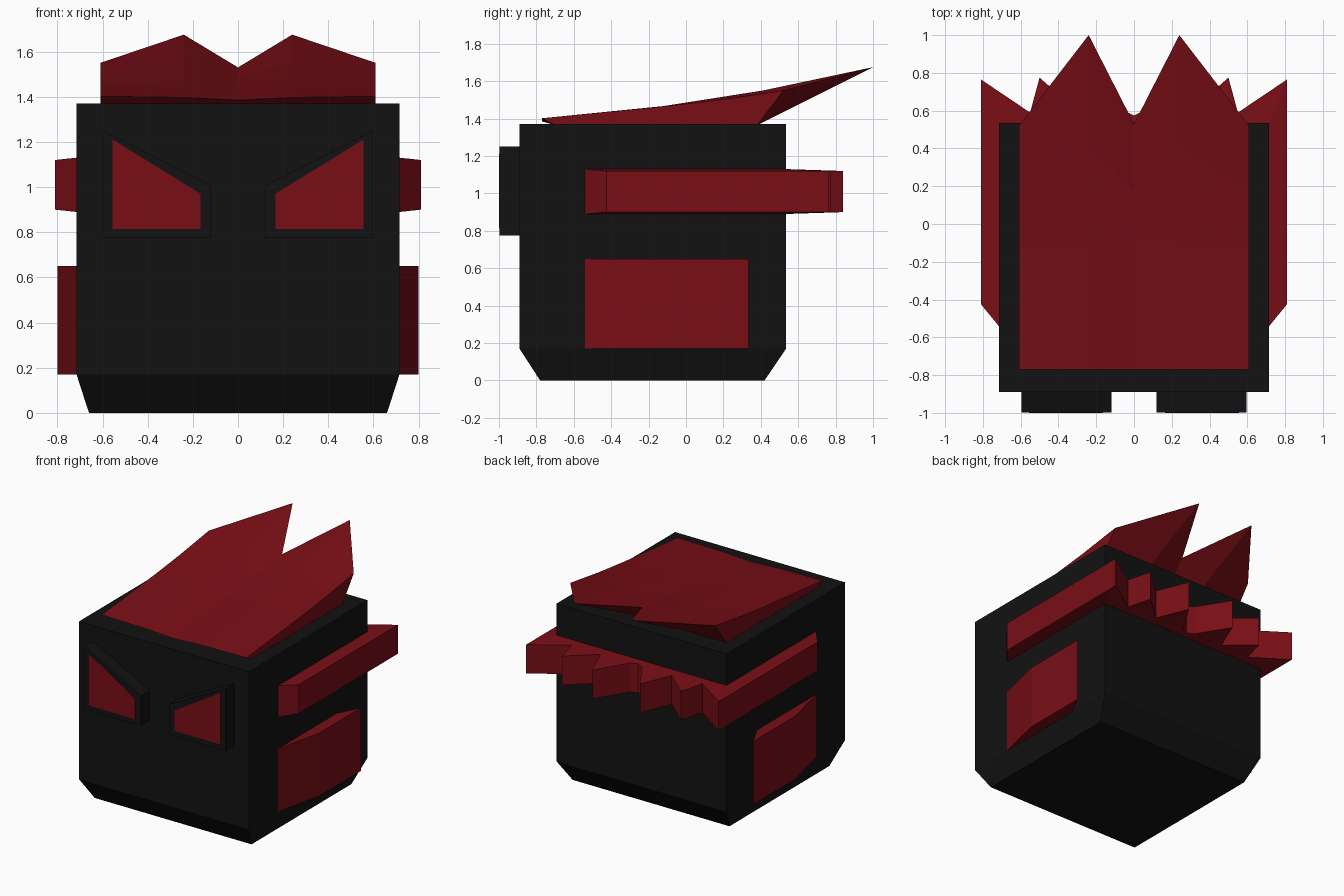
import bpy, bmesh

if "Cube" in bpy.data.objects:
    bpy.data.objects.remove(bpy.data.objects["Cube"])


def material(name, color):
    m = bpy.data.materials.new(name)
    m.diffuse_color = (*color, 1)
    m.use_nodes = True
    m.node_tree.nodes["Principled BSDF"].inputs["Base Color"].default_value = m.diffuse_color
    return m


BLACK = material("black", (0.006, 0.006, 0.006))
RED = material("red", (0.19, 0.0045, 0.008))


def loft(name, rings, mat, close_rings=False):
    """Join equal-length closed rings with quads; cap the ends or close the loop."""
    bm = bmesh.new()
    rows = [[bm.verts.new(p) for p in ring] for ring in rings]
    n = len(rows[0])
    pairs = list(zip(rows, rows[1:]))
    for a, b in pairs:
        for i in range(n):
            j = (i + 1) % n
            bm.faces.new((a[i], a[j], b[j], b[i]))
    bm.faces.new(rows[0])
    bm.faces.new(rows[-1])
    bmesh.ops.recalc_face_normals(bm, faces=bm.faces)
    me = bpy.data.meshes.new(name)
    bm.to_mesh(me)
    bm.free()
    ob = bpy.data.objects.new(name, me)
    bpy.context.collection.objects.link(ob)
    me.materials.append(mat)
    return ob


def rect(x, y0, y1, z):
    return [(-x, y0, z), (x, y0, z), (x, y1, z), (-x, y1, z)]


# Head block with chamfered underside
loft("head", [rect(0.66, -0.78, 0.42, 0), rect(0.715, -0.89, 0.535, 0.17),
              rect(0.715, -0.89, 0.535, 1.37)], BLACK)

frame = [(0.12, 0.775), (0.595, 0.775), (0.595, 1.25), (0.12, 1.005)]
eye = [(0.165, 0.815), (0.555, 0.815), (0.555, 1.21), (0.165, 0.97)]
cheek = [(0.70, -0.54), (0.715, -0.54), (0.80, -0.17), (0.80, 0.335),
         (0.715, 0.17), (0.70, 0.17)]

for side, s in (("right", 1), ("left", -1)):
    # Slanted eye frame with a red eye set in it
    for name, shape, front, mat in (("eye_frame_", frame, -0.997, BLACK),
                                    ("eye_", eye, -1.0, RED)):
        loft(name + side, [[(s * x, y, z) for x, z in shape] for y in (front, -0.85)], mat)
    # Wedge-fronted cheek plate
    loft("cheek_plate_" + side,
         [[(s * x, y, z) for x, y in cheek] for z in (0.17, 0.65)], RED)

# Jagged band around the sides and back
half = [(0.716, -0.54), (0.81, -0.425), (0.81, 0.765), (0.55, 0.59), (0.50, 0.775),
        (0.30, 0.60), (0.20, 0.84), (0.05, 0.60), (0, 0.575)]
path = half + [(-x, y) for x, y in half[-2::-1]]
rings = []
for x, y in path:
    ix, iy = max(-0.715, min(0.715, x)), min(0.535, y)
    taper = 0 if abs(x) < 0.72 and y < 0 else 0.01
    rings.append([(ix, iy, 0.89), (x, y, 0.89 + taper),
                  (x, y, 1.13 - taper), (ix, iy, 1.13)])
loft("spiked_band", rings, RED)

# Swept-back crest: lengthwise sections at centre, spike and outer edge
sections = {
    0.0: [(-0.70, 1.365), (-0.77, 1.385), (-0.12, 1.452), (0.18, 1.485), (0.53, 1.53), (0.38, 1.365)],
    0.24: [(-0.70, 1.365), (-0.77, 1.397), (-0.12, 1.467), (0.41, 1.55), (1.0, 1.675), (0.38, 1.365)],
    0.61: [(-0.70, 1.365), (-0.77, 1.402), (-0.12, 1.465), (0.18, 1.50), (0.52, 1.55), (0.38, 1.365)],
}
loft("crest", [[(x, y, z) for y, z in sections[abs(x)]]
               for x in (-0.61, -0.24, 0.0, 0.24, 0.61)], RED)
